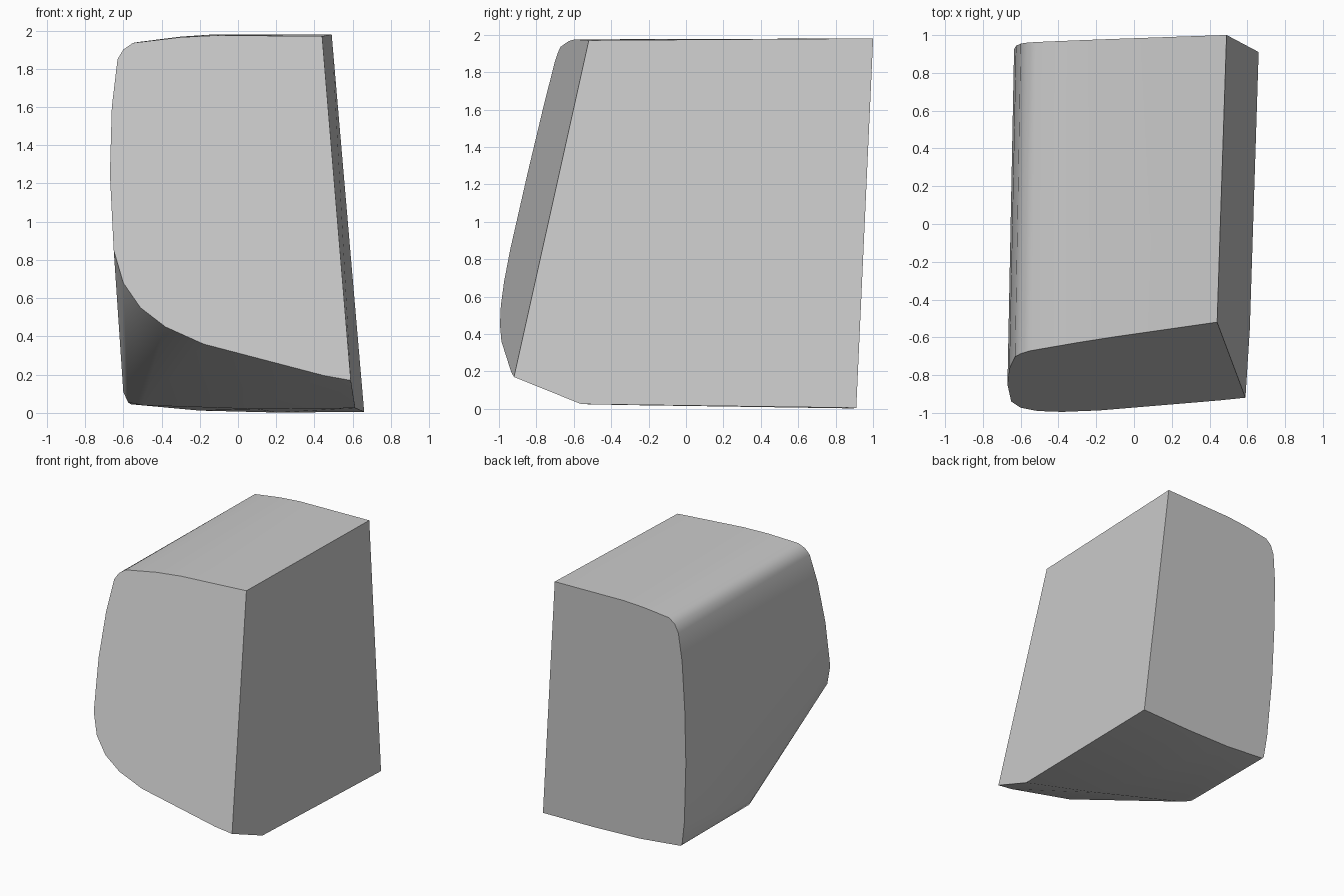
import bpy, bmesh, math

if "Cube" in bpy.data.objects:
    bpy.data.objects.remove(bpy.data.objects["Cube"])

# Front outline (x, z), lying on a leaning plane
front = [(.44, 1.97), (-.1, 1.975), (-.3, 1.965), (-.55, 1.935), (-.6, 1.9), (-.63, 1.85),
         (-.66, 1.6), (-.67, 1.25), (-.65, .85), (-.6, .68), (-.51, .55),
         (-.38, .45), (-.18, .36), (.45, .195), (.59, .17)]
# Back outline (x, z), lying on an almost upright plane
back = [(.49, 1.98), (-.12, 1.98), (-.3, 1.968), (-.52, 1.94), (-.57, 1.9), (-.6, 1.83),
        (-.625, 1.6), (-.635, 1.2), (-.63, .75), (-.6, .25), (-.573, .06),
        (-.56, .045), (-.2, .012), (.2, .002), (.66, .005)]
# Fold across the underside where the slanted part meets the flat base
fold = [(.613, -.56, .025), (.1, -.32, .02), (-.5, -.04, .04), (-.575, 0, .055), (-.6, .0, .11)]

points = [(x, -1.045 + .145 * x + .2343 * z, z) for x, z in front]
points += [(x, .887 + .035 * x + .0487 * z, z) for x, z in back]
points += fold

# Solid block wrapped around the outlines
bm = bmesh.new()
for p in points:
    bm.verts.new(p)
hull = bmesh.ops.convex_hull(bm, input=bm.verts[:])
loose = [v for v in bm.verts if not v.link_faces]
bmesh.ops.delete(bm, geom=loose, context='VERTS')
bmesh.ops.dissolve_limit(bm, angle_limit=math.radians(1), verts=bm.verts[:], edges=bm.edges[:])
bmesh.ops.recalc_face_normals(bm, faces=bm.faces[:])
mesh = bpy.data.meshes.new("block")
bm.to_mesh(mesh)
bm.free()

block = bpy.data.objects.new("block", mesh)
bpy.context.collection.objects.link(block)
grey = bpy.data.materials.new("light grey")
grey.diffuse_color = (.6, .6, .6, 1)
grey.use_nodes = True
grey.node_tree.nodes["Principled BSDF"].inputs["Base Color"].default_value = grey.diffuse_color
mesh.materials.append(grey)

# Smooth rounded sides, crisp rims
bpy.context.view_layer.objects.active = block
block.select_set(True)
bpy.ops.object.shade_smooth_by_angle(angle=math.radians(30))
